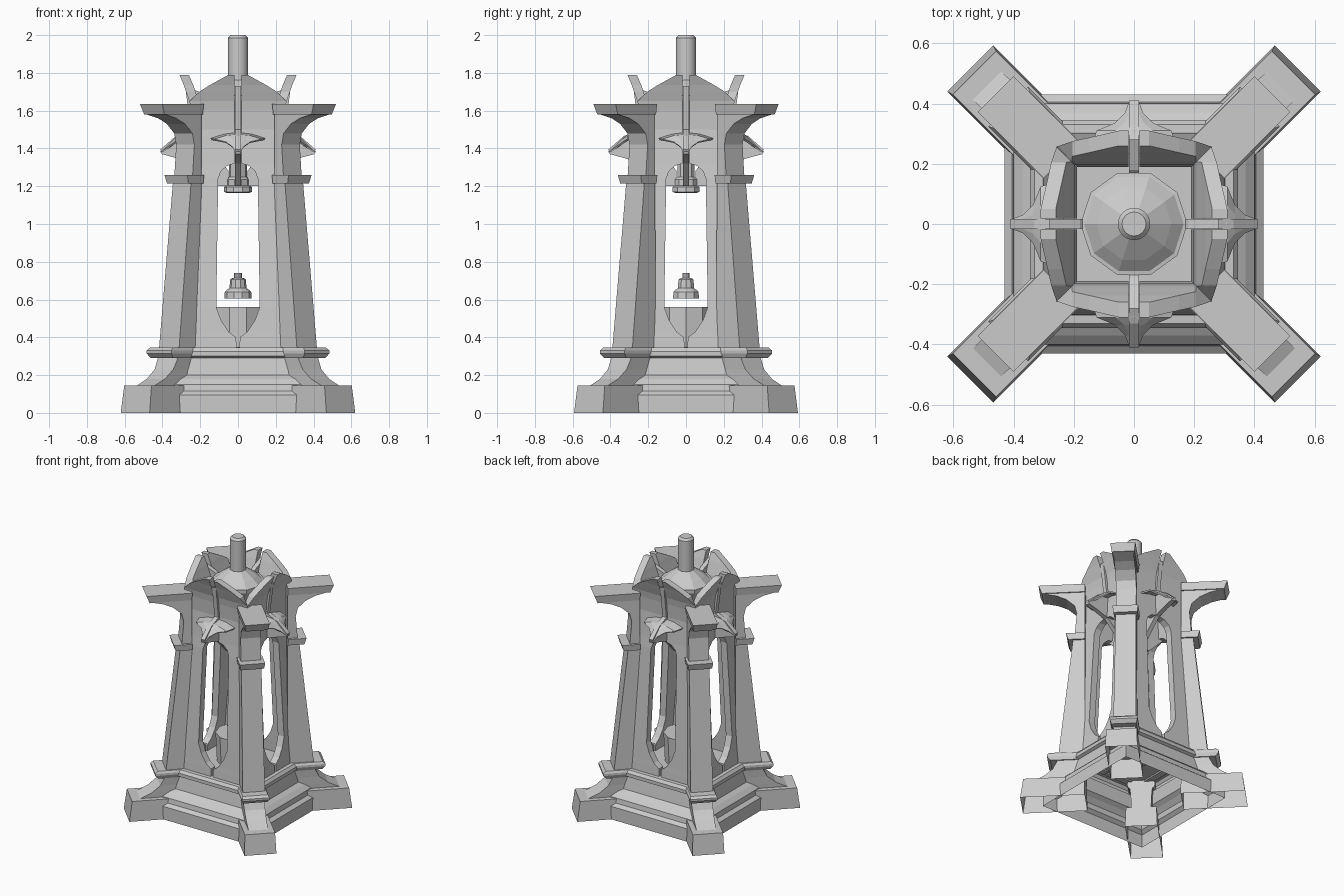
import bpy, bmesh, math
from mathutils import Matrix, Vector

if "Cube" in bpy.data.objects:
    bpy.data.objects.remove(bpy.data.objects["Cube"])


def finish(name, bm, mat=Matrix()):
    bm.transform(mat)
    bmesh.ops.recalc_face_normals(bm, faces=bm.faces)
    me = bpy.data.meshes.new(name)
    bm.to_mesh(me)
    bm.free()
    ob = bpy.data.objects.new(name, me)
    bpy.context.collection.objects.link(ob)
    return ob


def loft(name, rings, mat=Matrix(), cap_bottom=True, cap_top=True):
    """Skin a stack of closed rings."""
    bm = bmesh.new()
    rows = [[bm.verts.new(p) for p in ring] for ring in rings]
    n = len(rows[0])
    for a, b in zip(rows, rows[1:]):
        for i in range(n):
            j = (i + 1) % n
            bm.faces.new((a[i], a[j], b[j], b[i]))
    if cap_bottom:
        bm.faces.new(rows[0][::-1])
    if cap_top:
        bm.faces.new(rows[-1])
    return finish(name, bm, mat)


def lathe(name, prof, sides=10):
    ring = lambda r, z: [(r * math.cos(2 * math.pi * i / sides),
                          r * math.sin(2 * math.pi * i / sides), z) for i in range(sides)]
    return loft(name, [ring(r, z) for r, z in prof])


def square(h, z):
    return [(-h, -h, z), (h, -h, z), (h, h, z), (-h, h, z)]


def rot(deg):
    return Matrix.Rotation(math.radians(deg), 4, 'Z')


# Stepped square plinth, open underneath, closed by the floor on top
loft("plinth", [square(h, z) for h, z in [
    (.43, 0), (.43, .095), (.405, .115), (.40, .15), (.385, .165), (.37, .18), (.34, .2),
    (.325, .29), (.345, .30), (.345, .325), (.33, .345), (.25, .35)]],
    cap_bottom=False)

# Diagonal legs: each part is (z, outer radius, half width) sections
LEG = {
    "foot": [(0, .75, .108), (.145, .73, .102)],
    "foot_flare": [(.145, .67, .066), (.18, .595, .068), (.23, .535, .07), (.29, .505, .075)],
    "lower_band": [(.29, .55, .083), (.315, .572, .093), (.33, .572, .093), (.345, .555, .085)],
    "shaft": [(.345, .496, .075), (1.215, .40, .068)],
    "upper_band": [(1.215, .432, .08), (1.26, .445, .086)],
    "bracket": [(1.26, .388, .068), (1.42, .375, .068), (1.48, .39, .068), (1.53, .445, .068),
                (1.56, .51, .068), (1.58, .595, .068)],
    "top_slab": [(1.58, .607, .076), (1.635, .63, .084)],
}
for sx in (1, -1):
    for sy in (1, -1):
        mat = Matrix.Translation((.014 * sx, -.014 * sy, 0)) @ rot(
            math.degrees(math.atan2(sy, sx)))
        for part, secs in LEG.items():
            loft("leg_" + part, [[(.32, -h, z), (r, -h, z), (r, h, z), (.32, h, z)]
                                 for z, r, h in secs], mat, cap_bottom=part != "foot")

# Walls: eight half panels with arched openings and rounded, outward leaning gables
# rows: z, inner edge, outer distance, gable edge (None = mitred corner)
T = .05
WALL = [(.34, .008, .305, None), (.40, .01, .302, None), (.43, .05, .30, None),
        (.49, .09, .297, None), (.56, .115, .294, None), (1.24, .105, .258, None),
        (1.28, .09, .254, None), (1.31, .055, .251, None), (1.32, .018, .25, None),
        (1.5, .018, .24, None), (1.6, .018, .248, None), (1.65, .018, .257, None),
        (1.70, .018, .275, .205), (1.735, .018, .287, .15), (1.79, .018, .31, .05)]
for k in range(4):
    for s in (1, -1):
        rings = []
        for z, u, d, g in WALL:
            uo, ui = (d, d - T) if g is None else (g, g)
            rings.append([(s * u, -d, z), (s * uo, -d, z), (s * ui, T - d, z), (s * u, T - d, z)])
        loft("wall_half", rings, rot(90 * k))

# Central fins and curved hoods on each side
FIN = [(.15, 1.66), (.18, 1.69), (.28, 1.73), (.25, 1.5), (.33, 1.465), (.41, 1.395),
       (.405, 1.37), (.33, 1.35), (.24, 1.32), (.12, 1.2), (.05, 1.2), (.05, 1.28), (.15, 1.42)]
HOOD = [(.145, .235, 1.455, .03), (.125, .31, 1.45, .025), (.065, .335, 1.435, .02),
        (.03, .37, 1.41, .01), (.015, .41, 1.38, .005)]
for k in range(4):
    loft("fin", [[(x, -r, z) for r, z in FIN] for x in (-.016, .016)], rot(90 * k))
    bm = bmesh.new()
    rows = [[bm.verts.new((w * f, -r, z + up * (1 - f * f))) for f in (-1, -.5, 0, .5, 1)]
            for w, r, z, up in HOOD]
    for a, b in zip(rows, rows[1:]):
        for i in range(4):
            bm.faces.new((a[i], b[i], b[i + 1], a[i + 1]))
    hood = finish("hood", bm, rot(90 * k))
    mod = hood.modifiers.new("thickness", 'SOLIDIFY')
    mod.thickness = .01

# Hanging centre piece with cap, and the chimney on it
lathe("hanging_cap", [
    (.06, 1.165), (.075, 1.17), (.075, 1.195), (.062, 1.205), (.062, 1.235), (.048, 1.25),
    (.048, 1.45), (.08, 1.52), (.178, 1.655), (.178, 1.68), (.165, 1.682), (.125, 1.715),
    (.05, 1.765)])
lathe("chimney", [(.054, 1.75), (.054, 1.985), (.04, 2.0)], 16)

# Bowl on the floor and small finial above it
lathe("floor_bowl", [(.14, .345), (.15, .56)])
lathe("floor_finial", [
    (.072, .605), (.07, .64), (.058, .652), (.045, .66), (.042, .705), (.035, .712),
    (.02, .715), (.02, .74)])

# Round the chimney softly, keeping its rim sharp
bpy.ops.object.select_all(action='DESELECT')
ob = bpy.data.objects["chimney"]
ob.select_set(True)
bpy.context.view_layer.objects.active = ob
bpy.ops.object.shade_smooth_by_angle(angle=math.radians(30))
